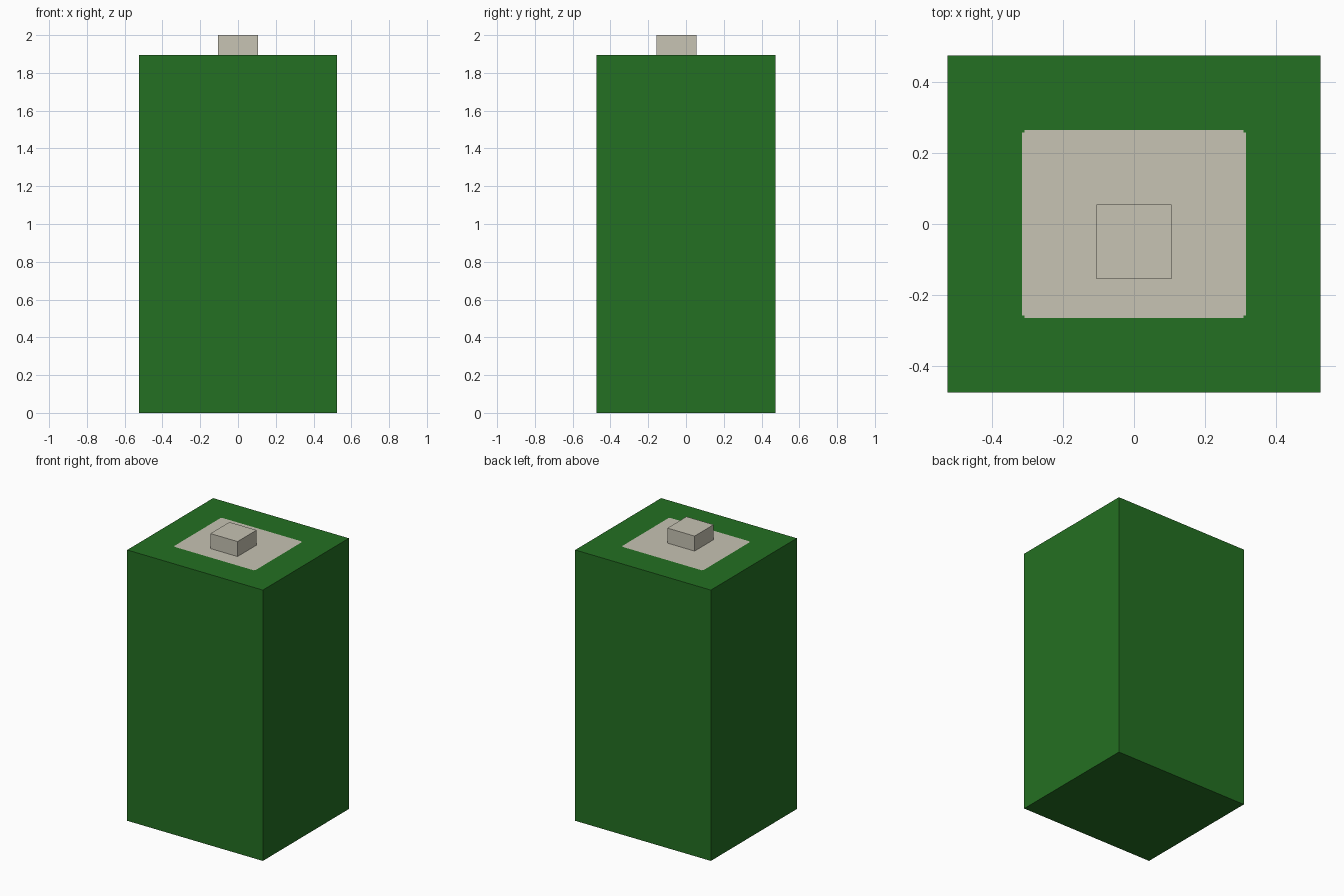
import bpy, bmesh
from mathutils import Vector

if "Cube" in bpy.data.objects:
    bpy.data.objects.remove(bpy.data.objects["Cube"])


def material(name, rgb):
    m = bpy.data.materials.new(name)
    m.diffuse_color = (*rgb, 1.0)
    m.use_nodes = True
    m.node_tree.nodes["Principled BSDF"].inputs["Base Color"].default_value = m.diffuse_color
    return m


green = material("dark green", (0.0176, 0.162, 0.0160))
beige = material("warm beige", (0.571, 0.546, 0.451))


def box(name, lo, hi, mats, edit=None):
    """Axis-aligned box between two corners, with an optional bmesh edit."""
    lo, hi = Vector(lo), Vector(hi)
    bm = bmesh.new()
    bmesh.ops.create_cube(bm, size=1)
    bmesh.ops.scale(bm, vec=hi - lo, verts=bm.verts)
    bmesh.ops.translate(bm, vec=(lo + hi) / 2, verts=bm.verts)
    if edit:
        edit(bm)
    me = bpy.data.meshes.new(name)
    bm.to_mesh(me)
    bm.free()
    for m in mats:
        me.materials.append(m)
    ob = bpy.data.objects.new(name, me)
    bpy.context.collection.objects.link(ob)
    return ob


TOP = 1.895


def paint_top_panel(bm):
    """Cut the top face into a grid and colour the notched panel."""
    for axis, cuts in ((0, (0.308, 0.315)), (1, (0.257, 0.265))):
        for c in cuts:
            for s in (-1, 1):
                co, no = Vector((0, 0, 0)), Vector((0, 0, 0))
                co[axis], no[axis] = s * c, 1
                top = [f for f in bm.faces if f.normal.z > 0.9]
                edges = {e for f in top for e in f.edges}
                verts = {v for f in top for v in f.verts}
                bmesh.ops.bisect_plane(bm, geom=top + list(edges) + list(verts),
                                       plane_co=co, plane_no=no)
                bm.normal_update()
    for f in bm.faces:
        c = f.calc_center_median()
        x, y = abs(c.x), abs(c.y)
        inside = x < 0.315 and y < 0.265
        corner = x > 0.308 and y > 0.257
        if f.normal.z > 0.9 and inside and not corner:
            f.material_index = 1


# Tall body with a flush panel on top
box("body", (-0.525, -0.475, 0), (0.525, 0.475, TOP), [green, beige], paint_top_panel)

# Small block on the panel, set toward the front
box("top_knob", (-0.105, -0.155, TOP), (0.105, 0.055, 2.0), [beige])
